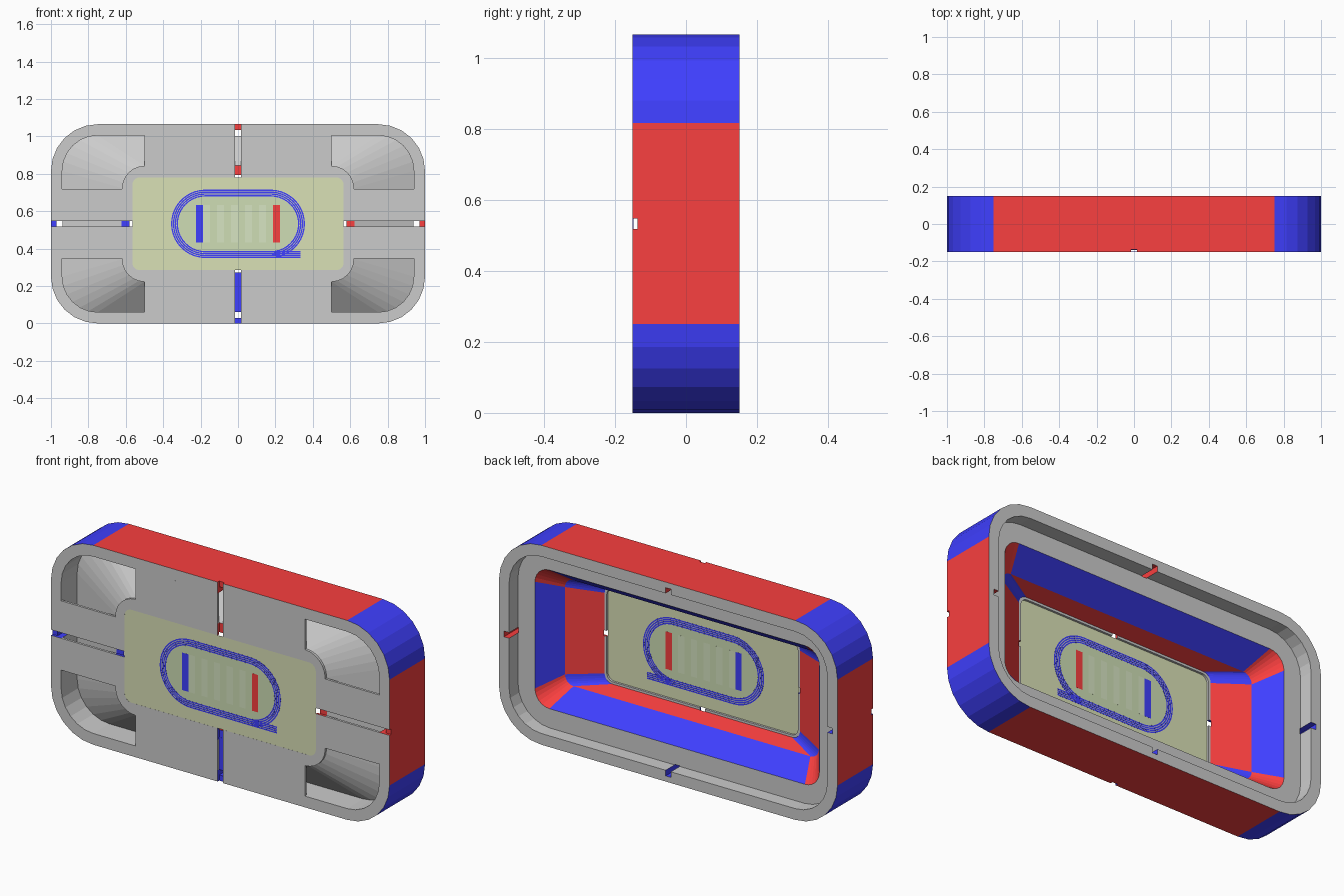
import bpy, bmesh, math

if "Cube" in bpy.data.objects:
    bpy.data.objects.remove(bpy.data.objects["Cube"])

CZ = 0.5325          # height of the centre line
N = 6                # segments per rounded corner
SLAB = -0.1375       # inner face of the floor slab


def material(name, rgb):
    m = bpy.data.materials.new(name)
    m.diffuse_color = (*rgb, 1)
    m.use_nodes = True
    m.node_tree.nodes["Principled BSDF"].inputs["Base Color"].default_value = m.diffuse_color
    return m


GREY = material("grey", (0.8, 0.8, 0.8))
RED = material("red", (0.95, 0.05, 0.05))
BLUE = material("blue", (0.05, 0.05, 1.0))
OLIVE = material("olive", (0.70, 0.75, 0.47))
GREEN = material("green", (0.62, 0.73, 0.46))
PALE = material("pale_green", (0.68, 0.78, 0.54))


def finish(name, bm, mats):
    bmesh.ops.recalc_face_normals(bm, faces=bm.faces[:])
    me = bpy.data.meshes.new(name)
    bm.to_mesh(me)
    bm.free()
    for m in mats:
        me.materials.append(m)
    ob = bpy.data.objects.new(name, me)
    bpy.context.collection.objects.link(ob)
    return ob


def rounded(hx, hz, r, n=N):
    pts = []
    for q, (sx, sz) in enumerate([(1, 1), (-1, 1), (-1, -1), (1, -1)]):
        for i in range(n + 1):
            a = math.pi / 2 * (q + i / n)
            pts.append((sx * (hx - r) + r * math.cos(a), sz * (hz - r) + r * math.sin(a)))
    return pts


def add_ring(bm, pts, y):
    return [bm.verts.new((x, y, CZ + z)) for x, z in pts]


def bridge(bm, a, b, side=0, corner=0, n=N):
    k = len(a)
    for i in range(k):
        j = (i + 1) % k
        f = bm.faces.new((a[i], a[j], b[j], b[i]))
        f.material_index = corner if i % (n + 1) < n else side


def add_box(bm, x0, x1, y0, y1, z0, z1):
    r = bmesh.ops.create_cube(bm, size=1)
    for v in r["verts"]:
        v.co = ((x0 + x1) / 2 + v.co.x * (x1 - x0),
                (y0 + y1) / 2 + v.co.y * (y1 - y0),
                CZ + (z0 + z1) / 2 + v.co.z * (z1 - z0))


def boxes(name, mat, items):
    bm = bmesh.new()
    for b in items:
        add_box(bm, *b)
    return finish(name, bm, [mat])


def sheet(name, mat, pts, y0, y1):
    bm = bmesh.new()
    a, b = add_ring(bm, pts, y0), add_ring(bm, pts, y1)
    bm.faces.new(a)
    bm.faces.new(b)
    bridge(bm, a, b)
    return finish(name, bm, [mat])


# Bowl: closed cross-section (half width, half height, radius, y, side colour, corner colour)
profile = [
    (1.000, 0.5325, 0.25, -0.15, 1, 2),    # outer wall
    (1.000, 0.5325, 0.25, 0.15, 0, 0),     # rim
    (0.940, 0.4725, 0.19, 0.15, 0, 0),     # inner wall
    (0.940, 0.4725, 0.19, 0.075, 0, 0),    # walkway
    (0.840, 0.3700, 0.085, 0.075, 2, 1),   # outer tier
    (0.750, 0.2830, 0.05, -0.05, 1, 2),    # inner tier
    (0.577, 0.2600, 0.045, SLAB, 0, 0),    # ledge
    (0.565, 0.2480, 0.04, SLAB, 0, 0),
    (0.565, 0.2480, 0.04, -0.15, 0, 0),    # front face around the field
    (0.620, 0.3100, 0.12, -0.15, 0, 0),
    (0.620, 0.3100, 0.12, SLAB, 0, 0),     # sloped underside
    (0.940, 0.4725, 0.19, -0.015, 0, 0),
    (0.940, 0.4725, 0.19, -0.15, 0, 0),
]
bm = bmesh.new()
rings = [add_ring(bm, rounded(p[0], p[1], p[2]), p[3]) for p in profile]
for i, p in enumerate(profile):
    bridge(bm, rings[i], rings[(i + 1) % len(rings)], p[4], p[5])
bowl = finish("stadium_bowl", bm, [GREY, RED, BLUE])

# Entrance slots and small shafts on the four centre lines
w = 0.015
cuts = []
for s, mat in ((1, RED), (-1, BLUE)):
    def span(a, b):
        return sorted((s * a, s * b))
    cuts += [
        (mat, (*span(0.55, 1.02), -0.17, SLAB + 0.001, -w, w)),
        (mat, (*span(0.937, 0.97), -0.2, 0.2, -w, w)),
        (mat, (-w, w, -0.17, SLAB + 0.001, *span(0.235, 0.56))),
        (mat, (-w, w, -0.2, 0.2, *span(0.4695, 0.5025))),
    ]
bpy.context.view_layer.objects.active = bowl
for mat, dims in cuts:
    c = boxes("slot_cutter", mat, [dims])
    c.hide_render = True
    mod = bowl.modifiers.new("slot", "BOOLEAN")
    mod.operation = "DIFFERENCE"
    mod.solver = "EXACT"
    mod.material_mode = "TRANSFER"
    mod.object = c
    bpy.ops.object.modifier_apply(modifier=mod.name)
    bpy.data.objects.remove(c)

# Floor slabs beside the slots, leaving the corners open
slabs = []
for sx in (1, -1):
    for sz in (1, -1):
        slabs.append((*sorted((sx * w, sx * 0.5)), -0.15, SLAB, *sorted((sz * 0.31, sz * 0.4725))))
        slabs.append((*sorted((sx * 0.62, sx * 0.94)), -0.15, SLAB, *sorted((sz * w, sz * 0.185))))
boxes("floor_slabs", GREY, slabs)
boxes("lower_slot_floor", BLUE, [(-w, w, SLAB - 0.001, SLAB, -0.4725, -0.30)])

# Field and infield
sheet("field", OLIVE, rounded(0.565, 0.248, 0.04), -0.1495, -0.1485)


def oval(r):
    return rounded(0.175 + r, r, r, 10)


sheet("infield", GREEN, oval(0.145), -0.1498, -0.1482)

# Running track lanes
bm = bmesh.new()
lanes = [0.146 + 0.01 * i for i in range(4)]
for r in lanes:
    loops = [add_ring(bm, oval(rr), y) for rr, y in
             ((r, -0.15), (r + 0.007, -0.15), (r + 0.007, -0.148), (r, -0.148))]
    for i in range(4):
        bridge(bm, loops[i], loops[(i + 1) % 4])
finish("track_lanes", bm, [BLUE])
boxes("sprint_lanes", BLUE, [(0.175, 0.335, -0.15, -0.148, -r - 0.007, -r) for r in lanes])

# Pitch stripes and end zones
boxes("pitch_stripes", PALE,
      [(x, x + 0.037, -0.15, -0.148, -0.1, 0.1) for x in (-0.187, -0.112, -0.037, 0.038, 0.113)])
boxes("left_end_zone", BLUE, [(-0.225, -0.188, -0.1502, -0.1478, -0.1, 0.1)])
boxes("right_end_zone", RED, [(0.187, 0.224, -0.1502, -0.1478, -0.1, 0.1)])
